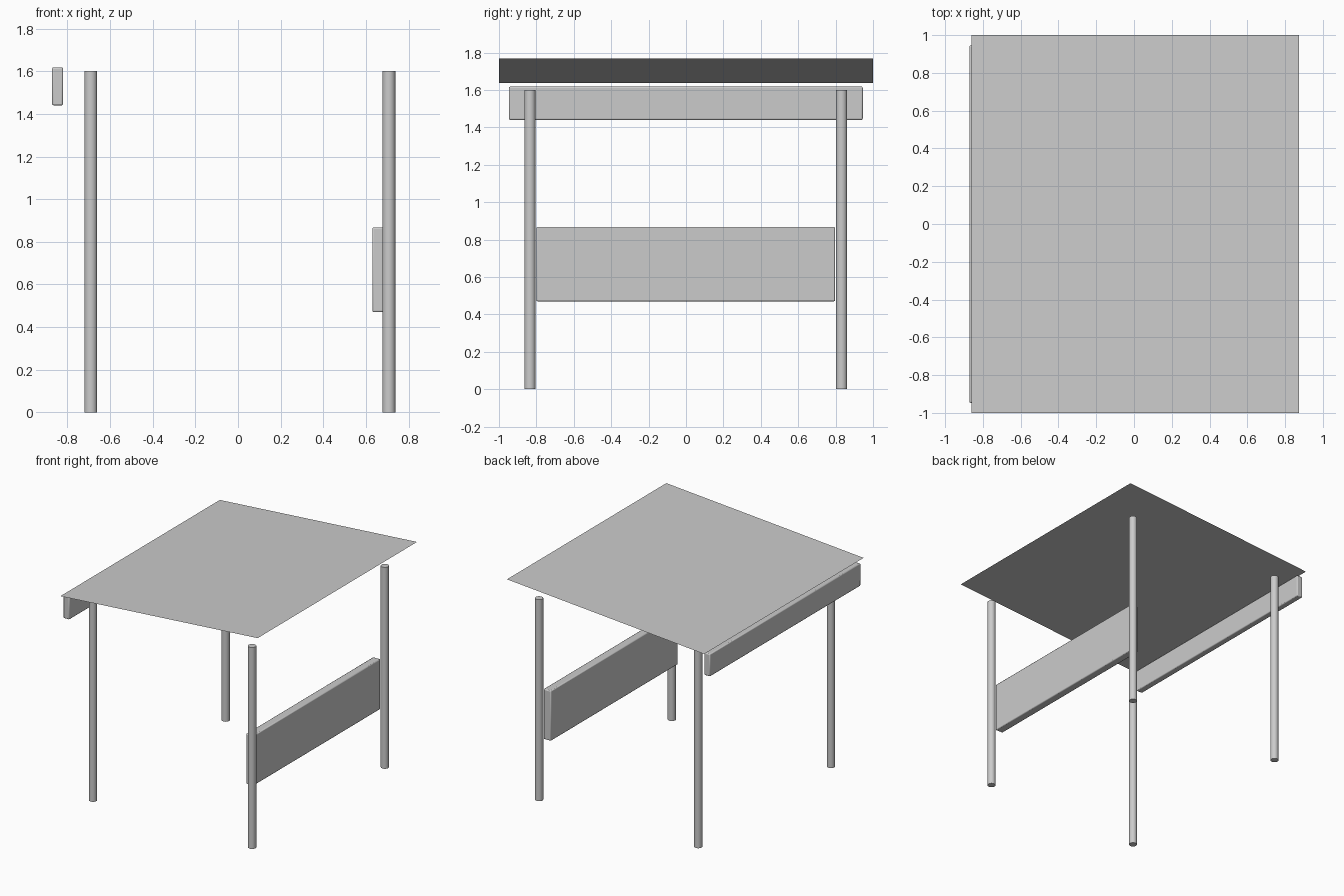
import bpy, bmesh

if "Cube" in bpy.data.objects:
    bpy.data.objects.remove(bpy.data.objects["Cube"])


def finish(obj):
    bpy.ops.object.select_all(action='DESELECT')
    obj.select_set(True)
    bpy.context.view_layer.objects.active = obj
    bpy.ops.object.shade_smooth_by_angle()


def board(name, lo, hi, bevel=0.007):
    """Box between two corners with softly rounded edges."""
    centre = [(a + b) / 2 for a, b in zip(lo, hi)]
    bpy.ops.mesh.primitive_cube_add(size=1, location=centre)
    obj = bpy.context.object
    obj.name = name
    obj.scale = [b - a for a, b in zip(lo, hi)]
    bpy.ops.object.transform_apply(location=False, rotation=False, scale=True)
    mod = obj.modifiers.new("rounded_edges", 'BEVEL')
    mod.width = bevel
    mod.segments = 2
    finish(obj)


# Four round posts
for side, x in (("left", -0.69), ("right", 0.708)):
    for end, y in (("front", -0.834), ("back", 0.832)):
        bpy.ops.mesh.primitive_cylinder_add(vertices=32, radius=0.03, depth=1.6,
                                            location=(x, y, 0.8))
        post = bpy.context.object
        post.name = f"{end}_{side}_post"
        finish(post)

# Sign board under the low edge of the roof, and counter board between right posts
board("sign_board", (-0.872, -0.947, 1.44), (-0.82, 0.945, 1.618))
board("counter_board", (0.63, -0.80, 0.47), (0.695, 0.797, 0.868))

# Single sheet roof, rising toward the right
bm = bmesh.new()
corners = [(-0.86, -1, 1.638), (0.873, -1, 1.768), (0.873, 1, 1.768), (-0.86, 1, 1.638)]
bm.faces.new([bm.verts.new(c) for c in corners])
mesh = bpy.data.meshes.new("roof_sheet")
bm.to_mesh(mesh)
bm.free()
bpy.context.collection.objects.link(bpy.data.objects.new("roof_sheet", mesh))
